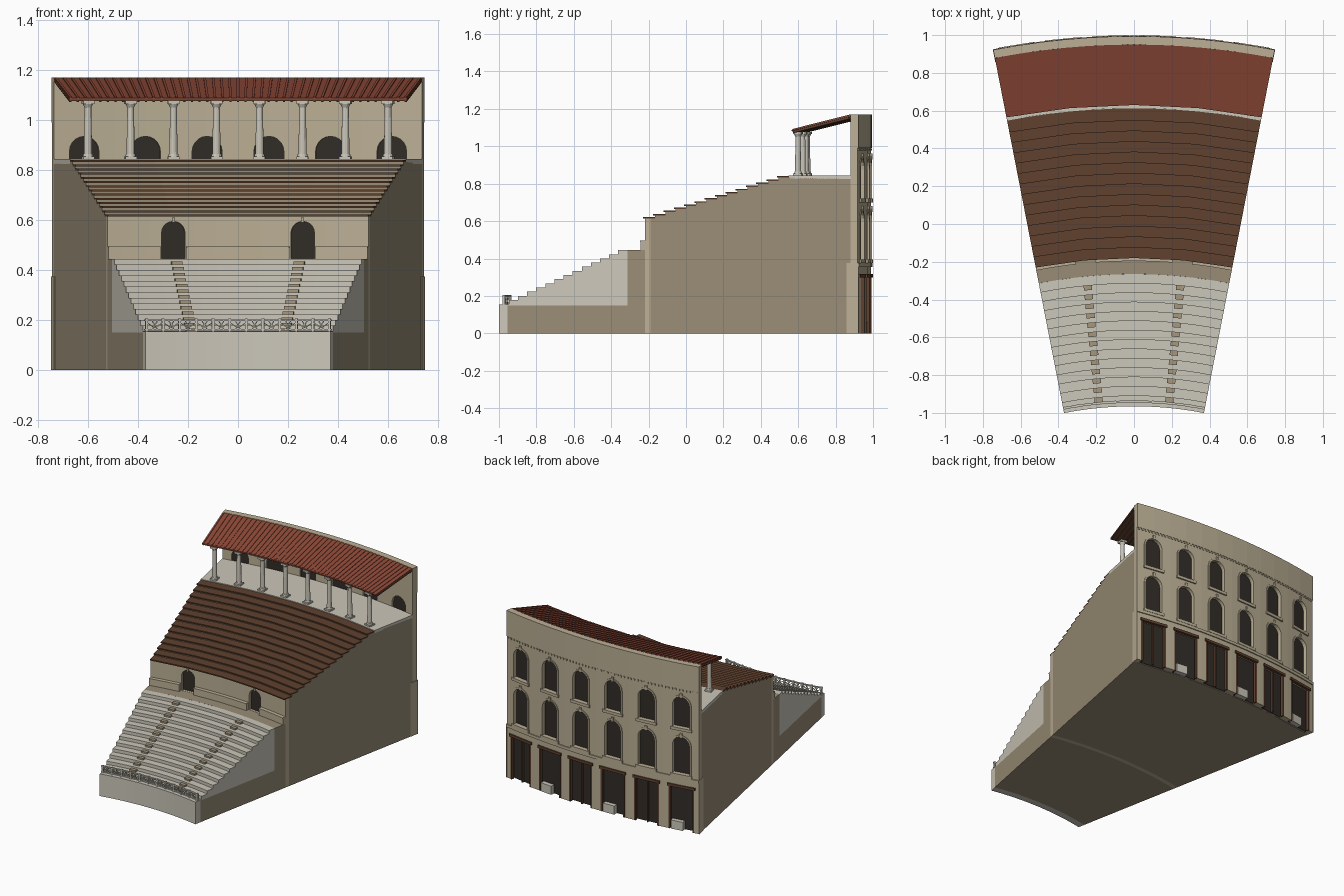
import bpy, bmesh, math
from mathutils import Matrix, Vector

if "Cube" in bpy.data.objects:
    bpy.data.objects.remove(bpy.data.objects["Cube"])

CY = -2.9                      # apex of the wedge lies on the y axis
A = math.radians(11.03)        # half angle of the wedge


def material(name, c):
    m = bpy.data.materials.new(name)
    m.diffuse_color = (*c, 1)
    m.use_nodes = True
    m.node_tree.nodes["Principled BSDF"].inputs["Base Color"].default_value = m.diffuse_color
    return m


STONE = material("stone", (0.60, 0.57, 0.49))
PLASTER = material("plaster", (0.50, 0.43, 0.30))
FILL = material("masonry", (0.32, 0.265, 0.18))
STEP = material("stair_stone", (0.38, 0.31, 0.20))
WOOD = material("wood", (0.115, 0.052, 0.027))
TILE = material("roof_tile", (0.26, 0.065, 0.038))
DARK = material("dark", (0.03, 0.025, 0.02))


def frame(r, a, z=0):
    """Local x is tangential, y radial, z up."""
    return (Matrix.Translation((0, CY, 0)) @ Matrix.Rotation(-a, 4, 'Z')
            @ Matrix.Translation((0, r, z)))


def finish(name, bm, mat):
    bmesh.ops.recalc_face_normals(bm, faces=bm.faces)
    me = bpy.data.meshes.new(name)
    bm.to_mesh(me)
    bm.free()
    ob = bpy.data.objects.new(name, me)
    me.materials.append(mat)
    bpy.context.collection.objects.link(ob)
    return ob


def add_sector(bm, profile, a0=-A, a1=A, n=12):
    """Sweep an (r, z) profile around the apex."""
    rings = []
    for i in range(n + 1):
        a = a0 + (a1 - a0) * i / n
        rings.append([bm.verts.new(frame(r, a) @ Vector((0, 0, z))) for r, z in profile])
    k = len(profile)
    for p, q in zip(rings, rings[1:]):
        for j in range(k):
            bm.faces.new((p[j], p[(j + 1) % k], q[(j + 1) % k], q[j]))
    bm.faces.new(rings[0])
    bm.faces.new(rings[-1])


def rect(r0, r1, z0, z1):
    return [(r0, z0), (r1, z0), (r1, z1), (r0, z1)]


def sector(name, mat, profile, a0=-A, a1=A, n=12):
    bm = bmesh.new()
    add_sector(bm, profile, a0, a1, n)
    return finish(name, bm, mat)


def add_box(bm, m, size):
    bmesh.ops.create_cube(bm, size=1, matrix=m @ Matrix.Diagonal((*size, 1)))


def arch(w, z0, z1, n=10):
    """Round-headed outline in local x, z."""
    h = w / 2
    top = [(h * math.cos(math.pi * i / n), z1 - h + h * math.sin(math.pi * i / n))
           for i in range(n + 1)]
    return [(h, z0)] + top + [(-h, z0)]


def add_prism(bm, m, outline, y0, y1):
    p = [bm.verts.new(m @ Vector((x, y0, z))) for x, z in outline]
    q = [bm.verts.new(m @ Vector((x, y1, z))) for x, z in outline]
    k = len(p)
    for j in range(k):
        bm.faces.new((p[j], p[(j + 1) % k], q[(j + 1) % k], q[j]))
    bm.faces.new(p)
    bm.faces.new(q)


def cut(ob, bm):
    cutter = finish("cutter", bm, DARK)
    cutter.hide_render = True
    mod = ob.modifiers.new("openings", 'BOOLEAN')
    mod.operation, mod.solver, mod.object = 'DIFFERENCE', 'EXACT', cutter
    bpy.context.view_layer.objects.active = ob
    bpy.ops.object.modifier_apply(modifier=mod.name)
    bpy.data.objects.remove(cutter)


# Front podium wall and lower masonry
sector("podium_wall", STONE, rect(1.935, 1.982, 0, 0.155))
sector("lower_masonry", FILL, [(1.982, 0), (2.73, 0), (2.73, 0.445), (2.635, 0.445),
                               (2.635, 0.15), (1.982, 0.15)])

# Stone seating rows with two stairs
ROWS, R0, DR, Z0, DZ = 13, 1.99, 0.0496, 0.178, 0.02225
prof = [(2.635, 0.15), (1.982, 0.15), (1.982, 0.157), (R0, 0.157)]
for i in range(ROWS):
    r, z = R0 + i * DR, Z0 + i * DZ
    prof += [(r, z), (min(r + DR, 2.635), z)]
sector("stone_seats", STONE, prof)
AISLE = 0.095
bm = bmesh.new()
for s in (-1, 1):
    for i in range(ROWS):
        r, z = R0 + i * DR, Z0 + i * DZ
        add_sector(bm, rect(r - 0.024, r + 0.001, z - DZ - 0.002, z - DZ / 2),
                   s * AISLE - 0.022 / r, s * AISLE + 0.022 / r, 1)
finish("aisle_steps", bm, STEP)

# Railing with crossed lattice
bm = bmesh.new()
RR, BAYS = 1.96, 11
add_sector(bm, rect(RR - 0.006, RR + 0.006, 0.196, 0.203))
add_sector(bm, rect(RR - 0.005, RR + 0.005, 0.159, 0.164))
W = 2 * (A - 0.005) / BAYS
for i in range(BAYS + 1):
    a = -A + 0.005 + i * W
    add_box(bm, frame(RR, a, 0.18), (0.010, 0.014, 0.052))
    if i < BAYS:
        for t in (-0.55, 0.55, -1.0, 1.0):
            off = 0 if abs(t) < 0.8 else W / 4 * (1 if t > 0 else -1)
            add_box(bm, frame(RR, a + W / 2 + off, 0.18) @ Matrix.Rotation(t, 4, 'Y'),
                    (0.004, 0.005, 0.038))
finish("railing", bm, STONE)

# Dividing wall with two arched doors and low parapet
wall = sector("dividing_wall", PLASTER, rect(2.73, 2.76, 0, 0.615))
bm = bmesh.new()
for s in (-1, 1):
    add_prism(bm, frame(2.745, s * AISLE), arch(0.095, 0.446, 0.595), -0.04, 0.006)
cut(wall, bm)
bm = bmesh.new()
keys = bmesh.new()
for s in (-1, 1):
    add_prism(bm, frame(2.745, s * AISLE), arch(0.0948, 0.446, 0.5945), 0.002, 0.006)
    add_box(keys, frame(2.727, s * AISLE, 0.6), (0.012, 0.012, 0.02))
finish("door_darkness", bm, DARK)
finish("door_keystones", keys, PLASTER)
bm = bmesh.new()
G = 0.0192
for a0, a1 in ((-A, -AISLE - G), (-AISLE + G, AISLE - G), (AISLE + G, A)):
    add_sector(bm, rect(2.708, 2.73, 0.445, 0.488), a0, a1, 4)
    add_sector(bm, rect(2.704, 2.73, 0.488, 0.495), a0, a1, 4)
finish("walkway_parapet", bm, PLASTER)

# Upper masonry with timber seat boards
N, R1, R2 = 14, 2.73, 3.515
D, H = (R2 - R1) / N, (0.84 - 0.622) / (N - 1)
prof = [(3.85, 0.825), (3.85, 0), (2.76, 0), (2.76, 0.614)]
bm = bmesh.new()
for i in range(N):
    r, z = R1 + i * D, 0.622 + i * H
    prof += [(max(r, 2.7601), z - 0.0075), (r + D, z - 0.0075)]
    add_sector(bm, rect(r - 0.01, r + D, z - 0.008, z), n=4)
sector("upper_masonry", FILL, prof, n=4)
finish("wooden_seats", bm, WOOD)

# Gallery floor and columns
sector("gallery_floor", STONE, rect(3.512, 3.852, 0.825, 0.845))
bm = bmesh.new()
for i in range(8):
    a = math.radians((i - 3.5) * 2.78)
    for z, w, h in ((0.850, 0.046, 0.010), (1.071, 0.046, 0.012)):
        add_box(bm, frame(3.55, a, z), (w, w, h))
    for z, ra, rb, h in ((0.860, 0.021, 0.019, 0.010), (0.958, 0.0165, 0.0135, 0.19),
                         (1.058, 0.014, 0.021, 0.014)):
        bmesh.ops.create_cone(bm, cap_ends=True, segments=12, radius1=ra, radius2=rb,
                              depth=h, matrix=frame(3.55, a, z))
finish("gallery_columns", bm, STONE)

# Sloping roof: boards, tile sheet and ribs
sector("roof_boards", WOOD, [(3.535, 1.077), (3.855, 1.156), (3.855, 1.162), (3.535, 1.083)], n=4)
sector("roof_tiles", TILE, [(3.530, 1.083), (3.855, 1.162), (3.855, 1.167), (3.530, 1.088)], n=4)
bm, raft = bmesh.new(), bmesh.new()
slope = Matrix.Rotation(math.atan2(0.079, 0.32), 4, 'X')
for i in range(45):
    a = (A - 0.002) * (i / 22 - 1)
    add_box(bm, frame(3.692, a, 1.1275) @ slope, (0.010, 0.325, 0.008))
    add_box(raft, frame(3.692, a, 1.114) @ slope, (0.008, 0.315, 0.008))
finish("roof_ribs", bm, TILE)
finish("roof_rafters", raft, WOOD)

# Outer facade: six bays, shops below two rows of arches
RO = 3.89
bays = [(i - 2.5) * 2 * A / 6 for i in range(6)]
LEVELS = ((0.395, 0.655), (0.72, 0.935))
facade = sector("facade_wall", PLASTER, rect(3.85, RO, 0, 1.17))
bm, dark, trim = bmesh.new(), bmesh.new(), bmesh.new()
wood, counter = bmesh.new(), bmesh.new()
for i, a in enumerate(bays):
    m = frame(RO, a)
    for z0, z1 in LEVELS:
        add_prism(bm, m, arch(0.12, z0, z1), -0.1, 0.05)
        add_prism(dark, m, arch(0.1196, z0, z1), -0.026, -0.022)
        # raised surround, keystone and sill
        inner, outer = arch(0.12, z0, z1), arch(0.144, z0, z1 + 0.012)
        for j in range(len(inner) - 1):
            add_prism(trim, m, [inner[j], outer[j], outer[j + 1], inner[j + 1]], -0.006, 0.004)
        add_box(trim, frame(RO, a, z1 + 0.010), (0.016, 0.016, 0.032))
        add_box(trim, frame(RO - 0.004, a, z0 - 0.010), (0.150, 0.026, 0.020))
    add_prism(bm, m, [(-0.09, -0.02), (0.09, -0.02), (0.09, 0.305), (-0.09, 0.305)], -0.032, 0.05)
    add_prism(dark, m, [(-0.09, 0), (0.09, 0), (0.09, 0.305), (-0.09, 0.305)], -0.033, -0.029)
    for s in (-1, 1):
        add_box(wood, frame(RO - 0.008, a + s * 0.0218, 0.1525), (0.012, 0.02, 0.305))
    add_box(wood, frame(RO - 0.002, a, 0.308), (0.196, 0.02, 0.018))
    if i % 2 == 0:
        add_box(counter, frame(RO - 0.014, a + 0.008, 0.03), (0.085, 0.03, 0.06))
    else:
        add_box(wood, frame(RO - 0.018, a, 0.15), (0.008, 0.012, 0.30))
cut(facade, bm)
finish("opening_darkness", dark, DARK)
finish("arch_trim", trim, PLASTER)
finish("shop_frames", wood, WOOD)
finish("shop_counters", counter, STONE)

# String course, dentils and end pilasters
bm = bmesh.new()
add_sector(bm, rect(3.885, 3.897, 0.355, 0.375))
add_sector(bm, rect(3.885, 3.894, 0.99, 1.17))
for i in range(60):
    add_box(bm, frame(RO, A * 0.98 * (i / 29.5 - 1), 0.983), (0.010, 0.010, 0.012))
finish("facade_mouldings", bm, PLASTER)
bm = bmesh.new()
for s in (-1, 1):
    add_sector(bm, rect(3.83, 3.895, 0, 0.375), s * A, s * (A + 0.0006), 1)
finish("corner_piers", bm, PLASTER)
